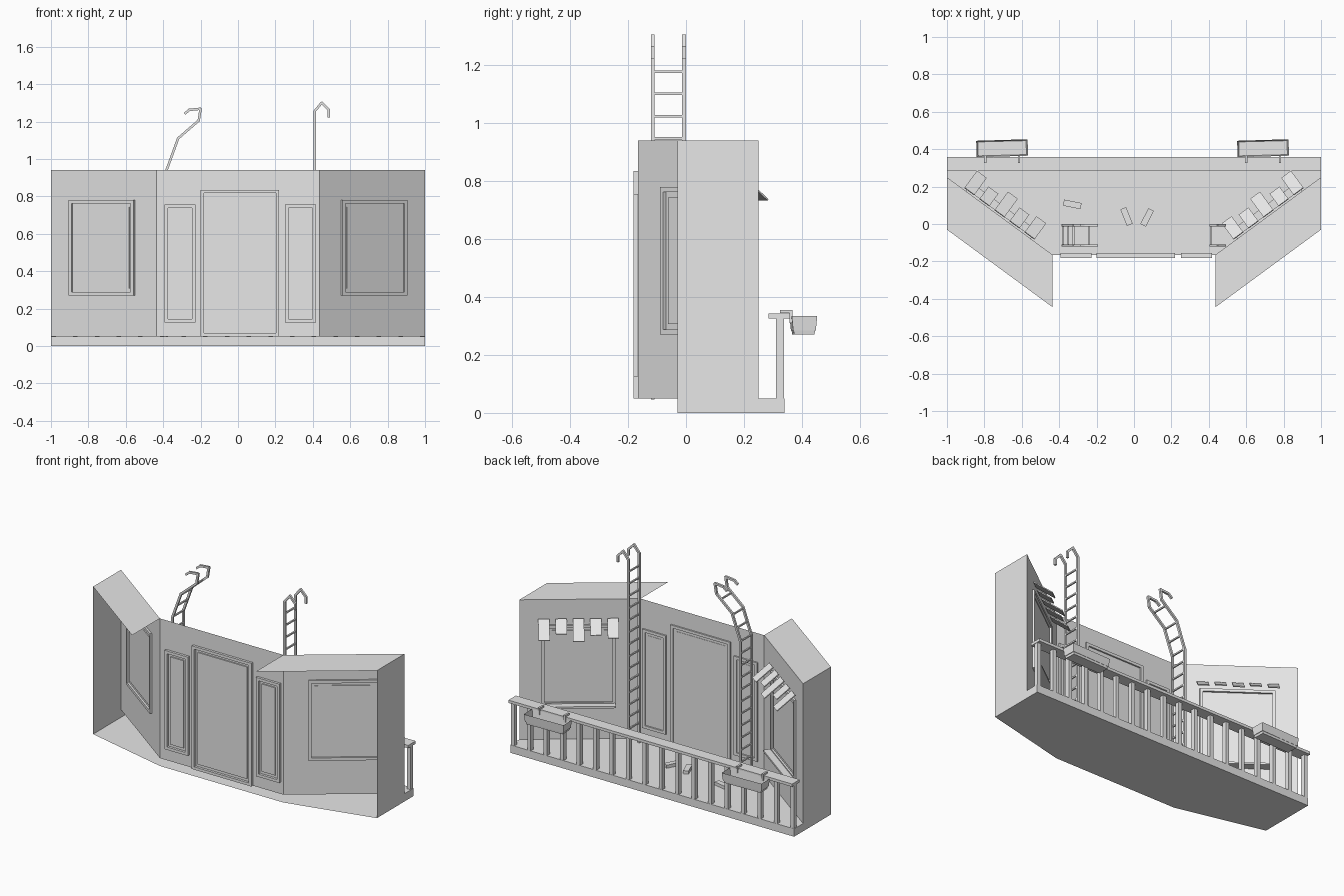
import bpy, bmesh, math
from mathutils import Matrix, Vector

old = bpy.data.objects.get("Cube")
if old:
    bpy.data.objects.remove(old, do_unlink=True)

grey = bpy.data.materials.new("plain_grey")
grey.use_nodes = True
grey.diffuse_color = (0.8, 0.8, 0.8, 1)
grey.node_tree.nodes["Principled BSDF"].inputs["Base Color"].default_value = (0.8, 0.8, 0.8, 1)

TOP, FLOOR = 0.94, 0.05
MID_Y, MID_X = -0.165, 0.435     # centre wall
SIDE_F, SIDE_B = -0.03, 0.25     # side wall front and back


def finish(name, bm):
    mesh = bpy.data.meshes.new(name)
    bm.to_mesh(mesh)
    bm.free()
    mesh.materials.append(grey)
    ob = bpy.data.objects.new(name, mesh)
    bpy.context.collection.objects.link(ob)
    return ob


def add_box(bm, size, loc, m=Matrix()):
    bmesh.ops.create_cube(bm, size=1, matrix=m @ Matrix.Translation(loc) @ Matrix.Diagonal((*size, 1)))


def sheet(name, *polys):
    bm = bmesh.new()
    for p in polys:
        bm.faces.new([bm.verts.new(c) for c in p])
    return finish(name, bm)


def add_bar(bm, a, b, width):
    """Square bar running between two points."""
    a, b = Vector(a), Vector(b)
    d = b - a
    m = Matrix.Translation((a + b) / 2) @ d.to_track_quat('Z', 'Y').to_matrix().to_4x4()
    add_box(bm, (width, width, d.length + width * 0.5), (0, 0, 0), m)


def frame(name, m, w, h, t=0.018, depth=0.025):
    """Rectangular frame centred on m, standing in its local xz plane."""
    bm = bmesh.new()
    for s in (-1, 1):
        add_box(bm, (t, depth, h), (s * (w - t) / 2, 0, 0), m)
        add_box(bm, (w - 2 * t, depth, t), (0, 0, s * (h - t) / 2), m)
    # slightly raised inner panel
    add_box(bm, (w - 4 * t, depth * 0.4, h - 4 * t), (0, 0, 0), m)
    return finish(name, bm)


# Floor slab, with its underside reaching below the alcoves
edge = [(-1, SIDE_B), (-MID_X, MID_Y), (MID_X, MID_Y), (1, SIDE_B), (1, 0.34), (-1, 0.34)]
under = [(-1, SIDE_F), (-MID_X, MID_Y), (MID_X, MID_Y), (1, SIDE_F), (1, 0.34), (-1, 0.34)]
sheet("floor",
      [(x, y, FLOOR) for x, y in edge],
      [(x, y, 0) for x, y in reversed(under)],
      [(1, 0.34, 0), (-1, 0.34, 0), (-1, 0.34, FLOOR), (1, 0.34, FLOOR)],
      *[[(s, SIDE_B, 0), (s, 0.34, 0), (s, 0.34, FLOOR), (s, SIDE_B, FLOOR)] for s in (-1, 1)])

# Centre wall
sheet("centre_wall", [(-MID_X, MID_Y, FLOOR), (MID_X, MID_Y, FLOOR),
                      (MID_X, MID_Y, TOP), (-MID_X, MID_Y, TOP)])

# Door and its two side lights
for name, x, w, z0, z1 in (("door", 0.01, 0.42, FLOOR, 0.835),
                           ("right_side_light", -0.31, 0.165, 0.125, 0.755),
                           ("left_side_light", 0.335, 0.165, 0.125, 0.755)):
    frame(name, Matrix.Translation((x, MID_Y - 0.003, (z0 + z1) / 2)), w, z1 - z0)

# Angled wings, each with side wall, roof, window, sill and hanging slats
for s, side in ((1, "left"), (-1, "right")):
    sheet(side + "_angled_wall", [(s * MID_X, MID_Y, FLOOR), (s, SIDE_B, FLOOR),
                                  (s, SIDE_B, TOP), (s * MID_X, MID_Y, TOP)])
    sheet(side + "_side_wall", [(s, SIDE_F, 0), (s, SIDE_B, 0),
                                (s, SIDE_B, TOP), (s, SIDE_F, TOP)])
    sheet(side + "_roof", [(s * MID_X, MID_Y, TOP), (s, SIDE_B, TOP),
                           (s, SIDE_F, TOP), (s * MID_X, -0.445, TOP)])

    slope = (SIDE_B - MID_Y) / (1 - MID_X)
    turn = Matrix.Rotation(s * math.atan(slope), 4, 'Z')
    cx = 0.725
    cy = MID_Y + (cx - MID_X) * slope
    m = Matrix.Translation((s * cx, cy, 0)) @ turn
    frame(side + "_window", m @ Matrix.Translation((0, 0, 0.525)), 0.43, 0.51)

    bm = bmesh.new()
    add_box(bm, (0.43, 0.05, 0.012), (0, 0.03, 0.275), m @ Matrix.Translation((0, 0, 0)))
    finish(side + "_window_sill", bm)

    bm = bmesh.new()
    for i, length in enumerate((0.13, 0.11, 0.15, 0.10, 0.14)):
        tilt = Matrix.Translation((s * (-0.20 + i * 0.1), 0.01, 0.82)) @ Matrix.Rotation(-0.65, 4, 'X')
        add_box(bm, (0.065, length, 0.006), (0, length / 2, 0), m @ tilt)
    finish(side + "_hanging_slats", bm)

# Railing: cap, balusters and end posts
bm = bmesh.new()
add_box(bm, (2.0, 0.075, 0.018), (0, 0.322, 0.334))
finish("rail_cap", bm)
bm = bmesh.new()
count = 17
for i in range(count + 1):
    add_box(bm, (0.024, 0.028, 0.28), (-0.985 + i * 1.97 / count, 0.325, 0.188))
finish("balusters", bm)

# Planter boxes hung on the railing
for x, side in ((0.69, "left"), (-0.705, "right")):
    bm = bmesh.new()
    m = Matrix.Translation((x, 0.405, 0.303)) @ Matrix.Rotation(0.03, 4, 'Z')
    add_box(bm, (0.275, 0.088, 0.064), (0, 0, 0), m)
    bm.normal_update()
    for v in bm.verts:
        if v.co.z < 0.3:
            v.co.x += (x - v.co.x) * 0.08
            v.co.y += (0.405 - v.co.y) * 0.2
    lid = max(bm.faces, key=lambda f: f.calc_center_median().z)
    bmesh.ops.inset_region(bm, faces=[lid], thickness=0.007)
    bmesh.ops.translate(bm, verts=lid.verts, vec=(0, 0, -0.05))
    finish(side + "_planter", bm)
    bm = bmesh.new()
    for k in (-0.09, 0.09):
        add_box(bm, (0.012, 0.04, 0.012), (x + k, 0.345, 0.35))
        add_box(bm, (0.012, 0.01, 0.045), (x + k, 0.362, 0.333))
    finish(side + "_planter_hooks", bm)

# Ladders: the path of one stringer in x and z, repeated at two depths
ladders = {
    "left_ladder": [(0.41, 0.05), (0.41, 1.255), (0.447, 1.3), (0.485, 1.262), (0.485, 1.225)],
    "right_ladder": [(-0.38, 0.05), (-0.38, 0.945), (-0.32, 1.11), (-0.21, 1.205),
                     (-0.2, 1.268), (-0.26, 1.262), (-0.283, 1.243)],
}
for name, path in ladders.items():
    bm = bmesh.new()
    for y in (-0.115, -0.007):
        for a, b in zip(path, path[1:]):
            add_bar(bm, (a[0], y, a[1]), (b[0], y, b[1]), 0.013)
    # rungs, spaced by height along the climbing part
    z = 0.1
    while z < 1.22:
        for (xa, za), (xb, zb) in zip(path, path[1:]):
            if za <= z < zb:
                x = xa + (xb - xa) * (z - za) / (zb - za)
                add_bar(bm, (x, -0.115, z), (x, -0.007, z), 0.009)
                break
        z += 0.077
    finish(name, bm)

# Small loose blocks on the floor
for i, (x, y, ang) in enumerate(((-0.33, 0.105, -0.2), (-0.04, 0.04, 1.95), (0.07, 0.035, 1.1))):
    bm = bmesh.new()
    add_box(bm, (0.095, 0.033, 0.02), (0, 0, 0.06),
            Matrix.Translation((x, y, 0)) @ Matrix.Rotation(ang, 4, 'Z'))
    finish("floor_block_%d" % (i + 1), bm)
